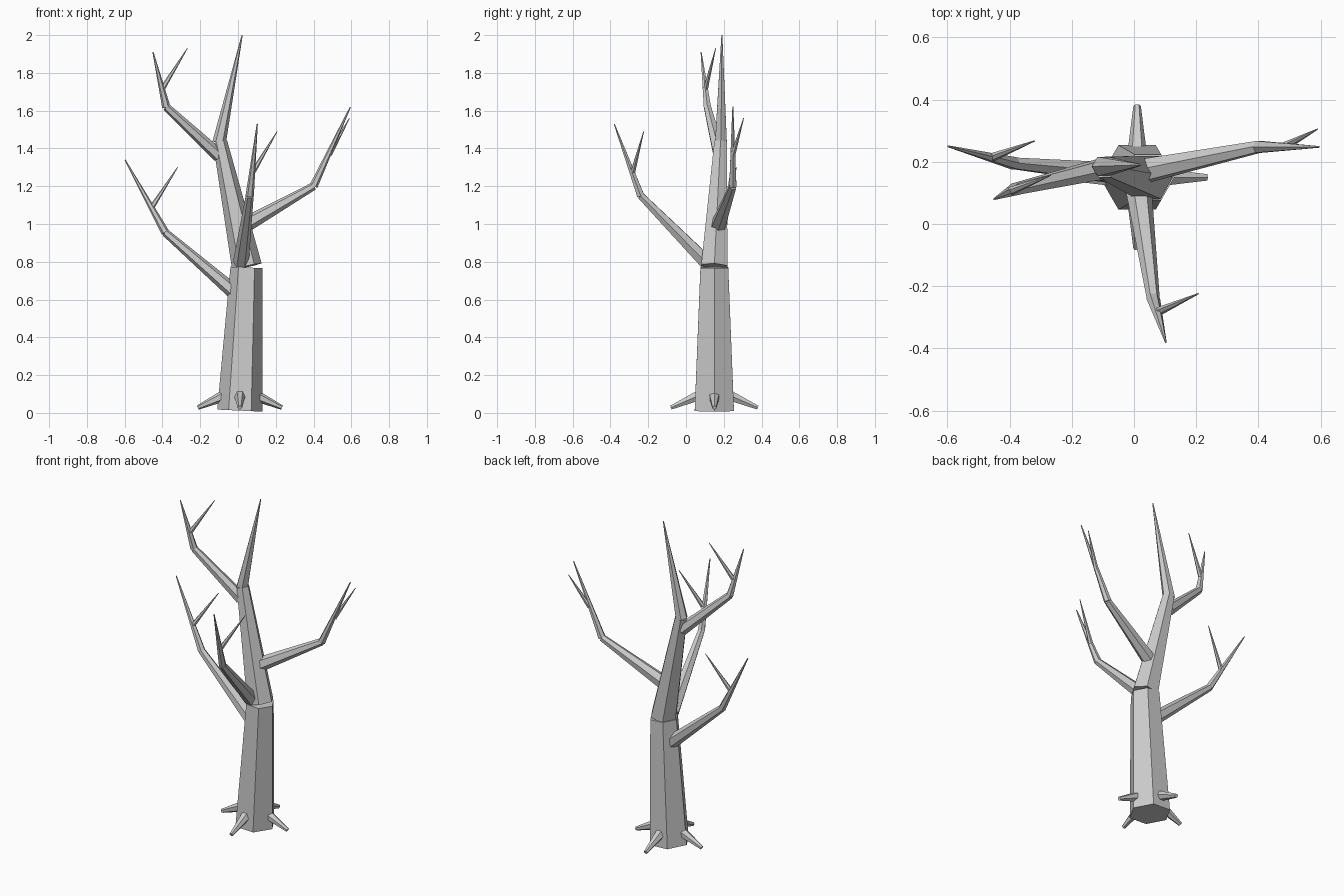
import bpy, bmesh, math
from mathutils import Vector

if "Cube" in bpy.data.objects:
    bpy.data.objects.remove(bpy.data.objects["Cube"])


def limb(name, segments, sides=6):
    """One object made of tapered faceted segments: (start, end, r1, r2)."""
    bm = bmesh.new()
    for p, q, r1, r2 in segments:
        p, q = Vector(p), Vector(q)
        rot = Vector((0, 0, 1)).rotation_difference(q - p)
        rings = []
        for c, r in ((p, r1), (q, r2)):
            rings.append([bm.verts.new(c + rot @ Vector((
                r * math.cos(i * math.tau / sides),
                r * math.sin(i * math.tau / sides), 0))) for i in range(sides)])
        a, b = rings
        for i in range(sides):
            j = (i + 1) % sides
            bm.faces.new((a[i], a[j], b[j], b[i]))
        bm.faces.new(a[::-1])
        bm.faces.new(b)
    me = bpy.data.meshes.new(name)
    bm.to_mesh(me)
    bm.free()
    ob = bpy.data.objects.new(name, me)
    bpy.context.collection.objects.link(ob)
    return ob


# Trunk in three leaning sections
limb("trunk_lower", [((0.01, 0.15, 0.012), (0.045, 0.15, 0.77), 0.12, 0.085)])
limb("trunk_upper", [((0.047, 0.15, 0.775), (-0.095, 0.183, 1.435), 0.08, 0.038)])
limb("trunk_tip", [((-0.1, 0.185, 1.43), (0.022, 0.19, 2.0), 0.036, 0.003)])


# Branches: arm to the elbow, spike to the tip, side twig
def branch(name, start, elbow, tip, fork, twig, r):
    limb(name, [(start, elbow, r, 0.021),
                (elbow, tip, 0.022, 0.003),
                (fork, twig, 0.014, 0.002)])


branch("branch_lower_left", (-0.015, 0.16, 0.635), (-0.385, 0.195, 0.955),
       (-0.598, 0.25, 1.34), (-0.455, 0.215, 1.09), (-0.32, 0.267, 1.3), 0.04)
branch("branch_upper_left", (-0.1, 0.178, 1.36), (-0.38, 0.113, 1.62),
       (-0.45, 0.08, 1.91), (-0.398, 0.105, 1.72), (-0.268, 0.157, 1.93), 0.036)
branch("branch_right", (0.03, 0.17, 0.99), (0.4, 0.248, 1.2),
       (0.595, 0.248, 1.62), (0.485, 0.25, 1.37), (0.59, 0.305, 1.56), 0.042)
branch("branch_front", (0.015, 0.11, 0.795), (0.062, -0.24, 1.15),
       (0.102, -0.38, 1.53), (0.082, -0.28, 1.28), (0.207, -0.224, 1.49), 0.042)

# Roots around the foot
for name, dx, dy in (("right", 1, 0), ("left", -1, 0), ("back", 0, 1), ("front", 0, -1)):
    limb("root_" + name, [((0.01 + dx * 0.08, 0.15 + dy * 0.08, 0.093),
                           (0.01 + dx * 0.223, 0.15 + dy * 0.23, 0.028), 0.031, 0.012)])
